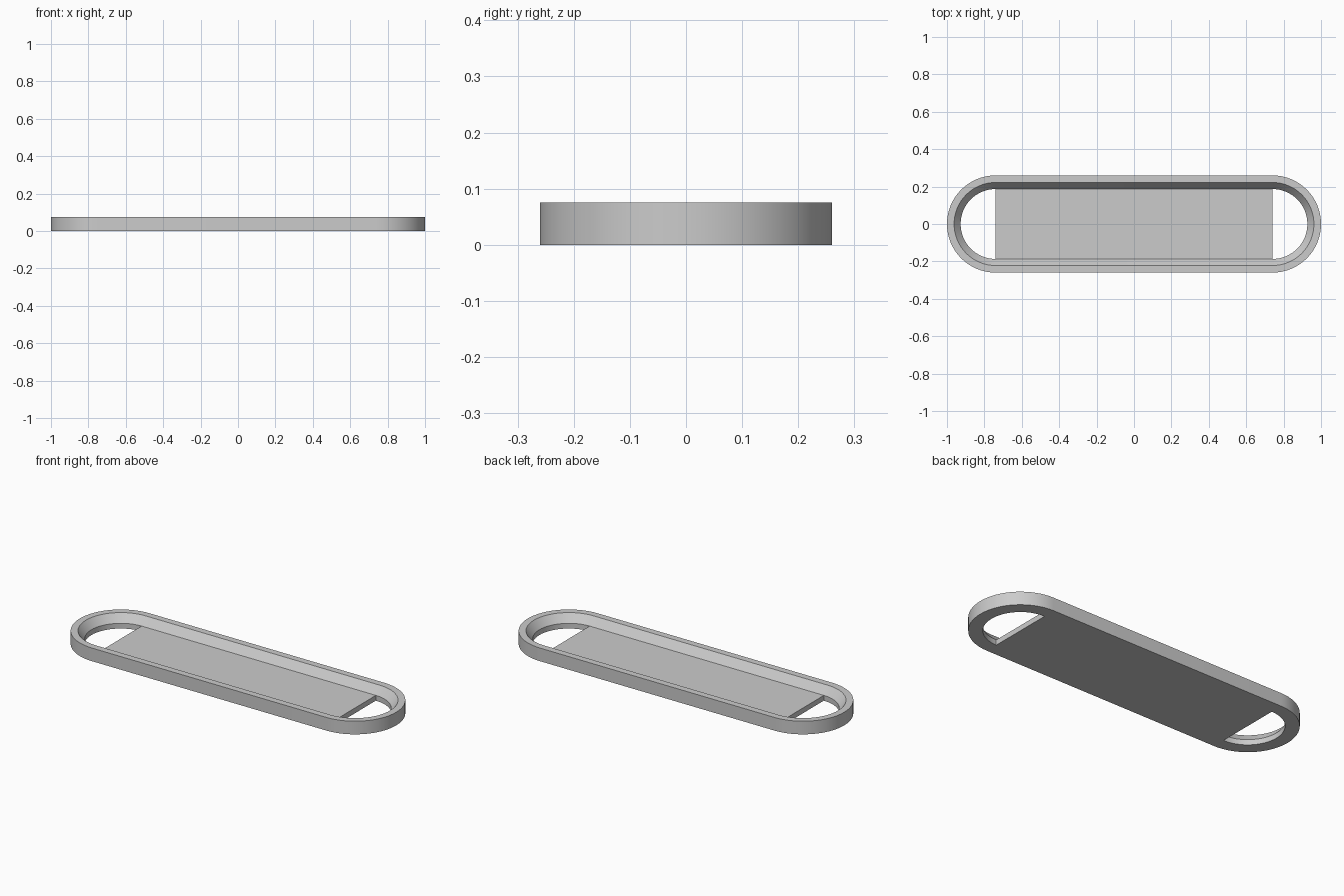
import bpy, bmesh
from math import sin, cos, pi, radians

if "Cube" in bpy.data.objects:
    bpy.data.objects.remove(bpy.data.objects["Cube"])

HALF = 0.74        # distance from the centre to each end arc's centre
INNER = 0.187      # radius of the opening
FLOOR = 0.03       # panel thickness
SEGMENTS = 32      # sides per end arc

grey = bpy.data.materials.new("plain grey")
grey.use_nodes = True
colour = (0.6, 0.6, 0.6, 1)
grey.diffuse_color = colour
grey.node_tree.nodes["Principled BSDF"].inputs["Base Color"].default_value = colour


def make_object(name, bm):
    bmesh.ops.recalc_face_normals(bm, faces=bm.faces)
    mesh = bpy.data.meshes.new(name)
    bm.to_mesh(mesh)
    bm.free()
    mesh.materials.append(grey)
    obj = bpy.data.objects.new(name, mesh)
    bpy.context.collection.objects.link(obj)
    return obj


def stadium(bm, radius, z):
    """Ring of vertices: two half circles joined by straight sides."""
    ring = []
    for side, start in ((1, -pi / 2), (-1, pi / 2)):
        for i in range(SEGMENTS + 1):
            a = start + pi * i / SEGMENTS
            ring.append(bm.verts.new((side * HALF + radius * cos(a), radius * sin(a), z)))
    return ring


# Rim: closed cross-section with a sloping inner wall, swept round the stadium
bm = bmesh.new()
section = [(0.26, 0), (0.26, 0.075), (0.222, 0.075), (INNER, FLOOR), (INNER, 0)]
rings = [stadium(bm, r, z) for r, z in section]
for k, ring in enumerate(rings):
    upper = rings[(k + 1) % len(rings)]
    for i in range(len(ring)):
        j = (i + 1) % len(ring)
        bm.faces.new((ring[i], ring[j], upper[j], upper[i]))
rim = make_object("rim", bm)
bpy.context.view_layer.objects.active = rim
rim.select_set(True)
bpy.ops.object.shade_smooth_by_angle(angle=radians(30))

# Floor panel: flat slab between the straight sides, open at both ends
bm = bmesh.new()
bmesh.ops.create_cube(bm, size=1)
bmesh.ops.scale(bm, vec=(2 * HALF, 2 * INNER, FLOOR), verts=bm.verts)
bmesh.ops.translate(bm, vec=(0, 0, FLOOR / 2), verts=bm.verts)
make_object("floor_panel", bm)
